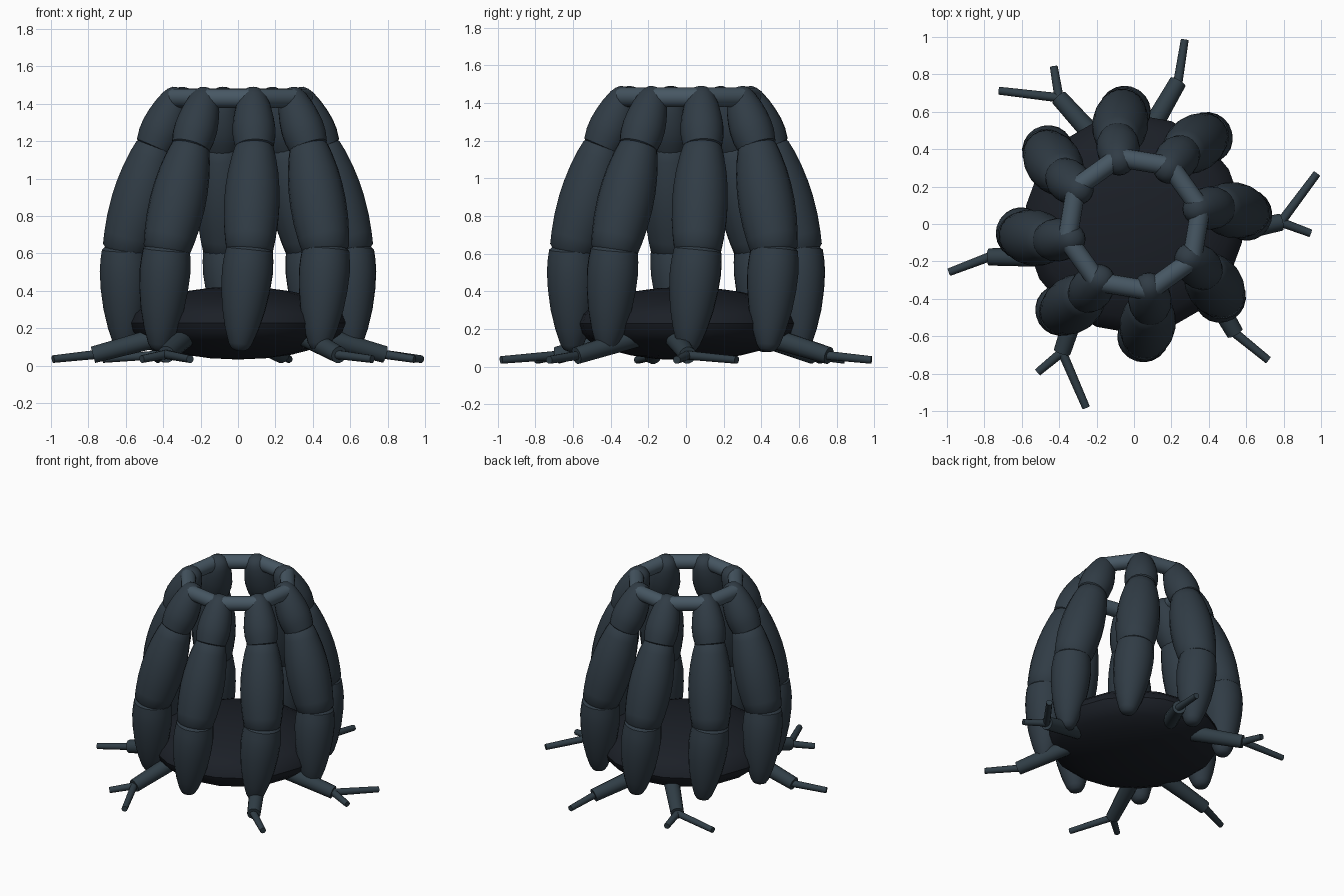
import bpy, bmesh
from math import sin, cos, pi, radians
from mathutils import Vector

if "Cube" in bpy.data.objects:
    bpy.data.objects.remove(bpy.data.objects["Cube"])


def material(name, rgb):
    m = bpy.data.materials.new(name)
    m.diffuse_color = (*rgb, 1)
    m.use_nodes = True
    m.node_tree.nodes["Principled BSDF"].inputs["Base Color"].default_value = m.diffuse_color
    return m


RIB = material("rib_slate", (0.030, 0.045, 0.060))
BASE = material("base_dark", (0.011, 0.014, 0.020))
LINK = material("link_grey", (0.062, 0.095, 0.125))
ROOT = material("root_slate", (0.030, 0.048, 0.062))


def polar(r, deg, z):
    return Vector((r * cos(radians(deg)), r * sin(radians(deg)), z))


def finish(bm, name, mat):
    bmesh.ops.recalc_face_normals(bm, faces=bm.faces[:])
    me = bpy.data.meshes.new(name)
    bm.to_mesh(me)
    bm.free()
    me.materials.append(mat)
    ob = bpy.data.objects.new(name, me)
    bpy.context.collection.objects.link(ob)
    bpy.ops.object.select_all(action='DESELECT')
    ob.select_set(True)
    bpy.context.view_layer.objects.active = ob
    bpy.ops.object.shade_smooth_by_angle(angle=radians(40))
    return ob


def revolve(bm, a, b, profile, sides=20):
    """Closed tube from a to b; profile is (fraction along axis, radius)."""
    axis = b - a
    q = axis.to_track_quat('Z', 'Y')
    rings = []
    for t, r in profile:
        rings.append([bm.verts.new(a + axis * t + q @ Vector((r * cos(2 * pi * i / sides),
                      r * sin(2 * pi * i / sides), 0))) for i in range(sides)])
    for lo, hi in zip(rings, rings[1:]):
        for i in range(sides):
            j = (i + 1) % sides
            bm.faces.new((lo[i], lo[j], hi[j], hi[i]))
    bm.faces.new(rings[0][::-1])
    bm.faces.new(rings[-1])


# Swollen segments: lower, middle and upper
LOWER = [(-.02, .02), (0, .045), (.05, .062), (.2, .09), (.4, .116), (.6, .131),
         (.78, .137), (.9, .133), (1, .126), (1.06, .09)]
MIDDLE = [(-.06, .09), (0, .126), (.12, .137), (.28, .147), (.45, .150), (.6, .146),
          (.75, .136), (.9, .119), (1, .103), (1.06, .07)]
UPPER = [(-.08, .07), (0, .103), (.2, .114), (.4, .115), (.6, .108), (.8, .096),
         (1, .078), (1.1, .062), (1.17, .042), (1.2, .015)]

# Ribs leaning inwards with a slight twist
TWIST = 9.5
stations = [(.605, .09), (.605, .62), (.455, 1.17), (.34, 1.43)]
for k in range(8):
    bm = bmesh.new()
    pts = [polar(r, k * 45 + TWIST * z, z) for r, z in stations]
    for a, b, prof in zip(pts, pts[1:], (LOWER, MIDDLE, UPPER)):
        revolve(bm, a, b, prof)
    finish(bm, f"rib_{k + 1}", RIB)

# Ring of links joining the rib tops
for k in range(8):
    bm = bmesh.new()
    revolve(bm, polar(.365, k * 45 + 13, 1.43), polar(.365, k * 45 + 58, 1.43),
            [(0, .052), (1, .052)], 16)
    finish(bm, f"crown_link_{k + 1}", LINK)

# Flattened base body
bm = bmesh.new()
bmesh.ops.create_uvsphere(bm, u_segments=18, v_segments=12, radius=1)
for v in bm.verts:
    v.co = (v.co.x * .585, v.co.y * .585, .228 + v.co.z * .195)
finish(bm, "base_body", BASE)


# Roots: three forked and three single, alternating
def root(name, base, knee, tips):
    bm = bmesh.new()
    revolve(bm, base, knee, [(0, .055), (1, .046)], 14)
    for tip in tips:
        revolve(bm, knee - (tip - knee) * .08, tip, [(0, .025), (1, .021)], 10)
    finish(bm, name, ROOT)


for k in range(3):
    a = 120 * k
    root(f"forked_root_{k + 1}", polar(.45, a - 8, .155), polar(.785, a + .7, .06),
         [polar(1.015, a + 15.4, .035), polar(.945, a - 3, .035)])
    root(f"single_root_{k + 1}", polar(.45, a + 83, .155), polar(.795, a + 72.8, .058),
         [polar(1.022, a + 74.6, .035)])
